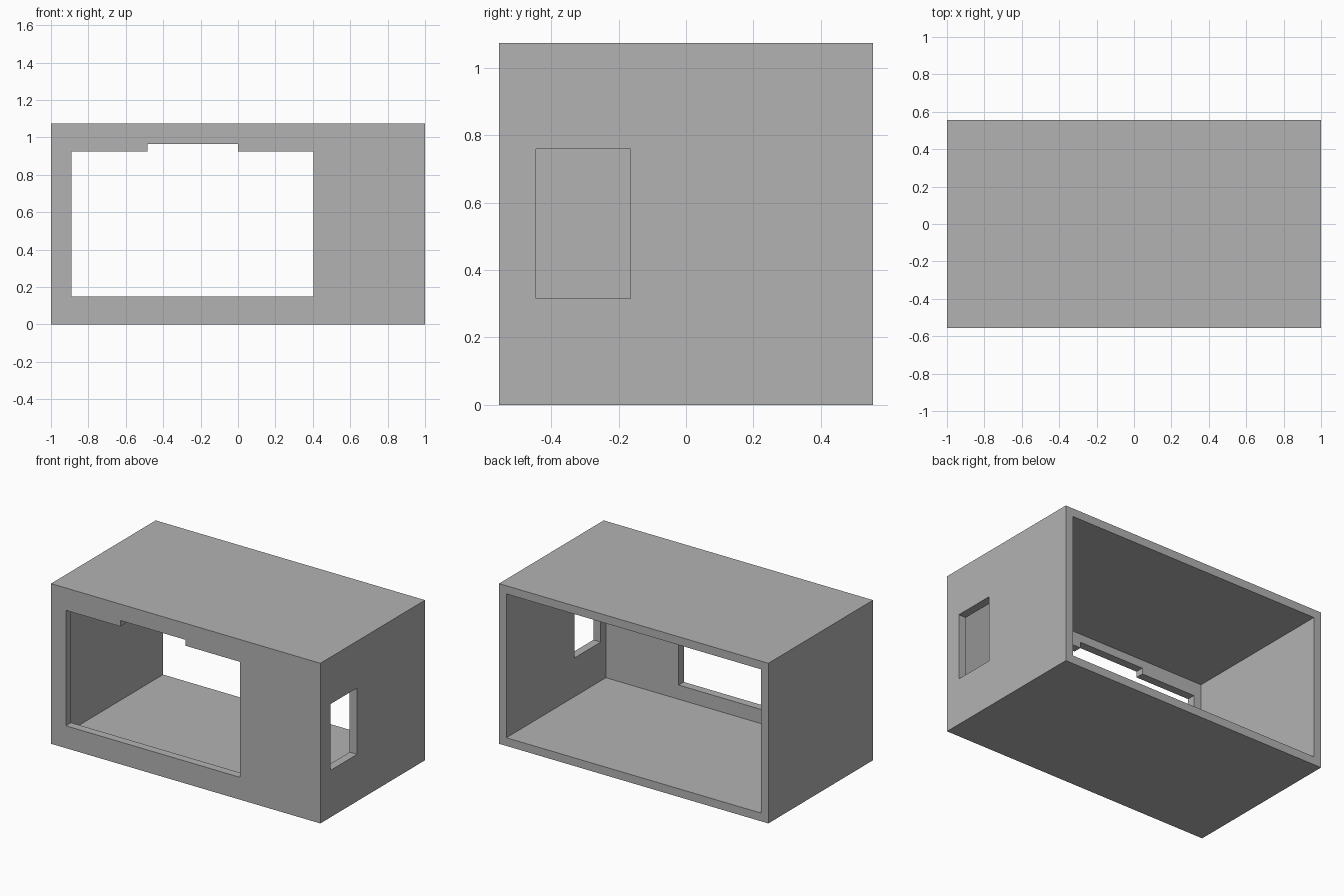
import bpy
import bmesh
from mathutils import Vector

cube = bpy.data.objects.get("Cube")
if cube:
    bpy.data.objects.remove(cube, do_unlink=True)

# Overall dimensions
HALF_W, HALF_D, HEIGHT, WALL = 1.0, 0.555, 1.075, 0.055
OVERCUT = 0.1

grey = bpy.data.materials.new("plain grey")
grey.use_nodes = True
grey.diffuse_color = (0.45, 0.45, 0.45, 1)
grey.node_tree.nodes["Principled BSDF"].inputs["Base Color"].default_value = grey.diffuse_color


def prism(name, profile, direction):
    """Closed solid made by sweeping a flat profile along a direction."""
    bm = bmesh.new()
    face = bm.faces.new([bm.verts.new(p) for p in profile])
    swept = bmesh.ops.extrude_face_region(bm, geom=[face])["geom"]
    moved = [v for v in swept if isinstance(v, bmesh.types.BMVert)]
    bmesh.ops.translate(bm, verts=moved, vec=Vector(direction))
    bmesh.ops.recalc_face_normals(bm, faces=bm.faces)
    mesh = bpy.data.meshes.new(name)
    bm.to_mesh(mesh)
    bm.free()
    mesh.materials.append(grey)
    obj = bpy.data.objects.new(name, mesh)
    bpy.context.scene.collection.objects.link(obj)
    return obj


def box(name, low, high):
    (x0, y0, z0), (x1, y1, z1) = low, high
    base = [(x0, y0, z0), (x1, y0, z0), (x1, y1, z0), (x0, y1, z0)]
    return prism(name, base, (0, 0, z1 - z0))


# Outer body
shell = box("room_shell", (-HALF_W, -HALF_D, 0), (HALF_W, HALF_D, HEIGHT))

# Hollow interior, open at the back
interior = box("interior_cutter",
               (-HALF_W + WALL, -HALF_D + WALL, WALL),
               (HALF_W - WALL, HALF_D + OVERCUT, HEIGHT - WALL))

# Front opening with a raised notch in its top edge
outline = [(-0.89, 0.15), (0.405, 0.15), (0.405, 0.925), (0, 0.925),
           (0, 0.965), (-0.485, 0.965), (-0.485, 0.925), (-0.89, 0.925)]
opening = prism("front_opening_cutter",
                [(x, -HALF_D - OVERCUT, z) for x, z in outline],
                (0, WALL + 2 * OVERCUT, 0))

# Small window in the +x wall
window = box("side_window_cutter",
             (HALF_W - WALL - OVERCUT, -0.445, 0.315),
             (HALF_W + OVERCUT, -0.165, 0.76))

# Cut the shell, then keep only the finished mesh
cutters = [interior, opening, window]
for cutter in cutters:
    cutter.hide_render = True
    mod = shell.modifiers.new(cutter.name, "BOOLEAN")
    mod.operation = "DIFFERENCE"
    mod.solver = "EXACT"
    mod.object = cutter

bpy.context.view_layer.update()
depsgraph = bpy.context.evaluated_depsgraph_get()
finished = bpy.data.meshes.new_from_object(shell.evaluated_get(depsgraph))
shell.modifiers.clear()
shell.data = finished
finished.name = "room_shell"
for cutter in cutters:
    bpy.data.objects.remove(cutter, do_unlink=True)
